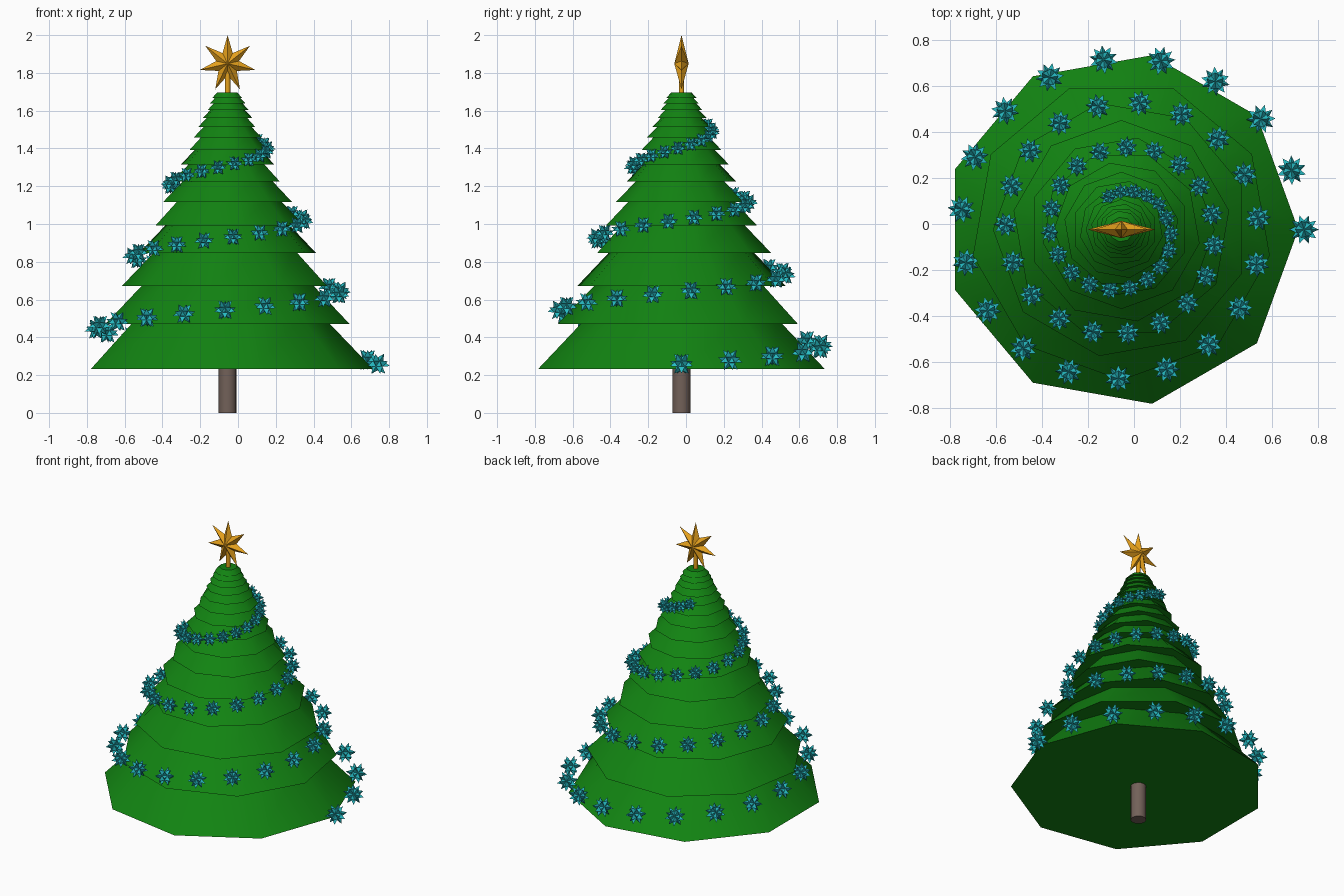
import bpy, bmesh, math
from mathutils import Vector, Matrix

if "Cube" in bpy.data.objects:
    bpy.data.objects.remove(bpy.data.objects["Cube"])

CX, CY = -0.055, -0.024   # tree axis


def material(name, rgb):
    m = bpy.data.materials.new(name)
    m.diffuse_color = (*rgb, 1)
    m.use_nodes = True
    m.node_tree.nodes["Principled BSDF"].inputs["Base Color"].default_value = m.diffuse_color
    return m


GREEN = material("needle_green", (0.006, 0.23, 0.006))
BROWN = material("bark", (0.17, 0.12, 0.10))
GOLD = material("gold", (0.80, 0.36, 0.012))
TEAL = material("teal", (0.02, 0.50, 0.55))


def finish(bm, name, mat):
    bmesh.ops.recalc_face_normals(bm, faces=bm.faces)
    me = bpy.data.meshes.new(name)
    bm.to_mesh(me)
    bm.free()
    me.materials.append(mat)
    ob = bpy.data.objects.new(name, me)
    bpy.context.collection.objects.link(ob)
    return ob


def frustum(name, sides, r0, r1, z0, z1, turn, mat):
    """Closed frustum on the tree axis: smooth walls, crisp flat caps."""
    bm = bmesh.new()
    rings = [[bm.verts.new((CX + r * math.cos(turn + i * math.tau / sides),
                            CY + r * math.sin(turn + i * math.tau / sides), z))
              for i in range(sides)] for r, z in ((r0, z0), (r1, z1))]
    for i in range(sides):
        j = (i + 1) % sides
        bm.faces.new((rings[0][i], rings[0][j], rings[1][j], rings[1][i])).smooth = True
    for ring in rings:
        for e in bm.faces.new(ring).edges:
            e.smooth = False
    return finish(bm, name, mat)


# Trunk
frustum("trunk", 16, 0.047, 0.047, 0, 0.26, 0, BROWN)

# Branch tiers: nine-sided skirts, each smaller and turned 30 degrees
RATIO = 0.852
for k in range(15):
    s = RATIO ** k
    z = 0.233 + 1.605 * (1 - s)
    frustum(f"branch_tier_{k + 1}", 9, 0.77 * s, 0.508 * s, z, z + 0.273 * s,
            math.radians(30 * k), GREEN)

# Star and its stem
frustum("star_stem", 12, 0.014, 0.014, 1.68, 1.82, 0, GOLD)
bm = bmesh.new()
centre = Vector((CX, CY, 1.849))
rim = []
for i in range(14):
    r, a = (0.151, 0.062)[i % 2], i * math.pi / 7
    rim.append(bm.verts.new(centre + Vector((r * math.sin(a), 0, r * math.cos(a)))))
for side in (-1, 1):
    apex = bm.verts.new(centre + Vector((0, side * 0.038, 0)))
    for i in range(14):
        bm.faces.new((apex, rim[i], rim[(i + 1) % 14]))
finish(bm, "top_star", GOLD)

# Garland: spiky baubles on a shrinking spiral
bm = bmesh.new()
COUNT = 63
for i in range(COUNT):
    t = i / (COUNT - 1)
    a = math.radians(19.2 * i)
    r = 0.795 - 0.645 * t
    size = 0.066 - 0.024 * t
    pos = Vector((CX + r * math.cos(a), CY + r * math.sin(a), 0.26 + 1.265 * t))
    place = Matrix.Translation(pos) @ Matrix.Rotation(a, 4, 'Z')
    ball = bmesh.ops.create_icosphere(bm, subdivisions=1, radius=size * 0.52, matrix=place)
    faces = list({f for v in ball["verts"] for f in v.link_faces})
    tips = bmesh.ops.poke(bm, faces=faces)["verts"]
    for v in tips:
        v.co = pos + (v.co - pos).normalized() * size
finish(bm, "garland", TEAL)
